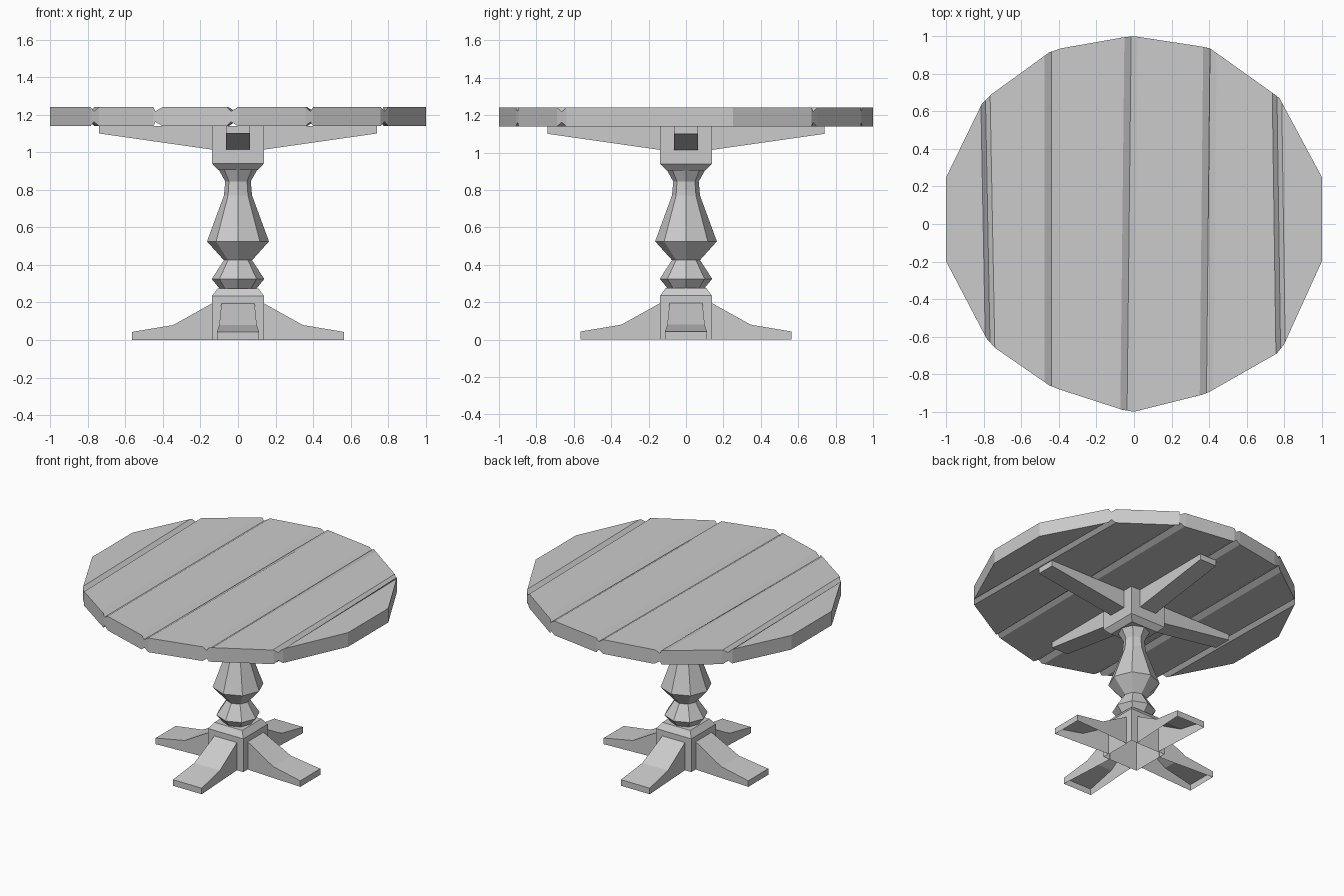
import bpy, bmesh
from math import cos, sin, pi, sqrt
from mathutils import Vector, Matrix

if "Cube" in bpy.data.objects:
    bpy.data.objects.remove(bpy.data.objects["Cube"])

GREY = (0.6, 0.6, 0.6, 1.0)
mat = bpy.data.materials.new("plain grey")
mat.use_nodes = True
mat.diffuse_color = GREY
mat.node_tree.nodes["Principled BSDF"].inputs["Base Color"].default_value = GREY


def finish(name, bm, open_bottom=False):
    """Turn a bmesh into an object, optionally leaving its underside open."""
    bmesh.ops.recalc_face_normals(bm, faces=bm.faces[:])
    if open_bottom:
        under = [f for f in bm.faces if all(abs(v.co.z) < 1e-5 for v in f.verts)]
        bmesh.ops.delete(bm, geom=under, context='FACES')
    mesh = bpy.data.meshes.new(name)
    bm.to_mesh(mesh)
    bm.free()
    mesh.materials.append(mat)
    obj = bpy.data.objects.new(name, mesh)
    bpy.context.collection.objects.link(obj)
    return obj


def loft(name, rings, open_bottom=False):
    """Bridge a list of equally sized point rings and cap both ends."""
    bm = bmesh.new()
    rows = [[bm.verts.new(p) for p in ring] for ring in rings]
    n = len(rows[0])
    for a, b in zip(rows, rows[1:]):
        for i in range(n):
            j = (i + 1) % n
            bm.faces.new((a[i], a[j], b[j], b[i]))
    bm.faces.new(rows[0])
    bm.faces.new(rows[-1])
    return finish(name, bm, open_bottom)


def turned(name, profile, sides, turn=0.0, open_bottom=False):
    """Faceted turning from (radius, height) pairs."""
    rings = [[(r * cos(turn + 2 * pi * i / sides), r * sin(turn + 2 * pi * i / sides), z)
              for i in range(sides)] for r, z in profile]
    return loft(name, rings, open_bottom)


def block(name, profile, open_bottom=False):
    """Square post from (half width, height) pairs."""
    return turned(name, [(h * sqrt(2), z) for h, z in profile], 4, pi / 4, open_bottom)


def four_arms(name, stations, open_bottom=False):
    """Four radial beams from (distance, low z, high z, half width) stations."""
    for k, side in enumerate(("left", "back", "right", "front")):
        rot = Matrix.Rotation(k * pi / 2, 3, 'Z')
        rings = [[rot @ Vector(p) for p in ((d, -h, lo), (d, h, lo), (d, h, hi), (d, -h, hi))]
                 for d, lo, hi, h in stations]
        loft(f"{side}_{name}", rings, open_bottom)


# Tabletop: irregular polygon slab scored into planks
TOP, BOTTOM = 1.24, 1.14
outline = [(-1, .25), (-1, -.2), (-.785, -.61), (-.74, -.66), (-.45, -.86), (-.40, -.88),
           (-.06, -.99), (0, -1), (.36, -.91), (.40, -.895), (.76, -.69), (.80, -.64),
           (1, -.2), (1, .25), (.775, .67), (.735, .70), (.405, .935), (.36, .945),
           (0, 1), (-.05, .995), (-.39, .935), (-.45, .915), (-.76, .69), (-.81, .64)]
bm = bmesh.new()
base = bm.faces.new([bm.verts.new((x, y, BOTTOM)) for x, y in outline])
lifted = bmesh.ops.extrude_face_region(bm, geom=[base], use_keep_orig=True)
for v in lifted["geom"]:
    if isinstance(v, bmesh.types.BMVert):
        v.co.z = TOP

# V grooves above and below: (x at front, x at back, half width)
grooves = [(-.76, -.797, .025), (-.44, -.44, .037), (-.037, -.015, .036),
           (.385, .405, .036), (.785, .757, .025)]
for front_x, back_x, half in grooves:
    normal = Vector((2, front_x - back_x, 0)).normalized()
    middle = Vector(((front_x + back_x) / 2, 0, 0))
    for offset in (-half, 0, half):
        bmesh.ops.bisect_plane(bm, geom=bm.verts[:] + bm.edges[:] + bm.faces[:], dist=1e-5,
                               plane_co=middle + normal * offset, plane_no=normal)
    for v in bm.verts:
        if abs((v.co - middle).dot(normal)) < 1e-4:
            v.co.z += -.022 if v.co.z > (TOP + BOTTOM) / 2 else .022
finish("tabletop", bm)

# Support under the top: square block with four tapered brackets
block("upper_block", [(.105, .905), (.138, .94), (.138, BOTTOM)])
four_arms("bracket", [(.13, 1.013, BOTTOM, .065), (.74, 1.1, BOTTOM, .065)])

# Turned eight-sided column
turned("column", [(.095, .27), (.14, .325), (.075, .425), (.165, .525),
                  (.075, .77), (.068, .845), (.103, .908)], 8)

# Pedestal base: square block with four sloping hollow feet
block("base_block", [(.138, 0), (.138, .235), (.108, .275)], open_bottom=True)
four_arms("foot", [(.135, 0, .197, .088), (.345, 0, .08, .1), (.565, 0, .043, .112)],
          open_bottom=True)
